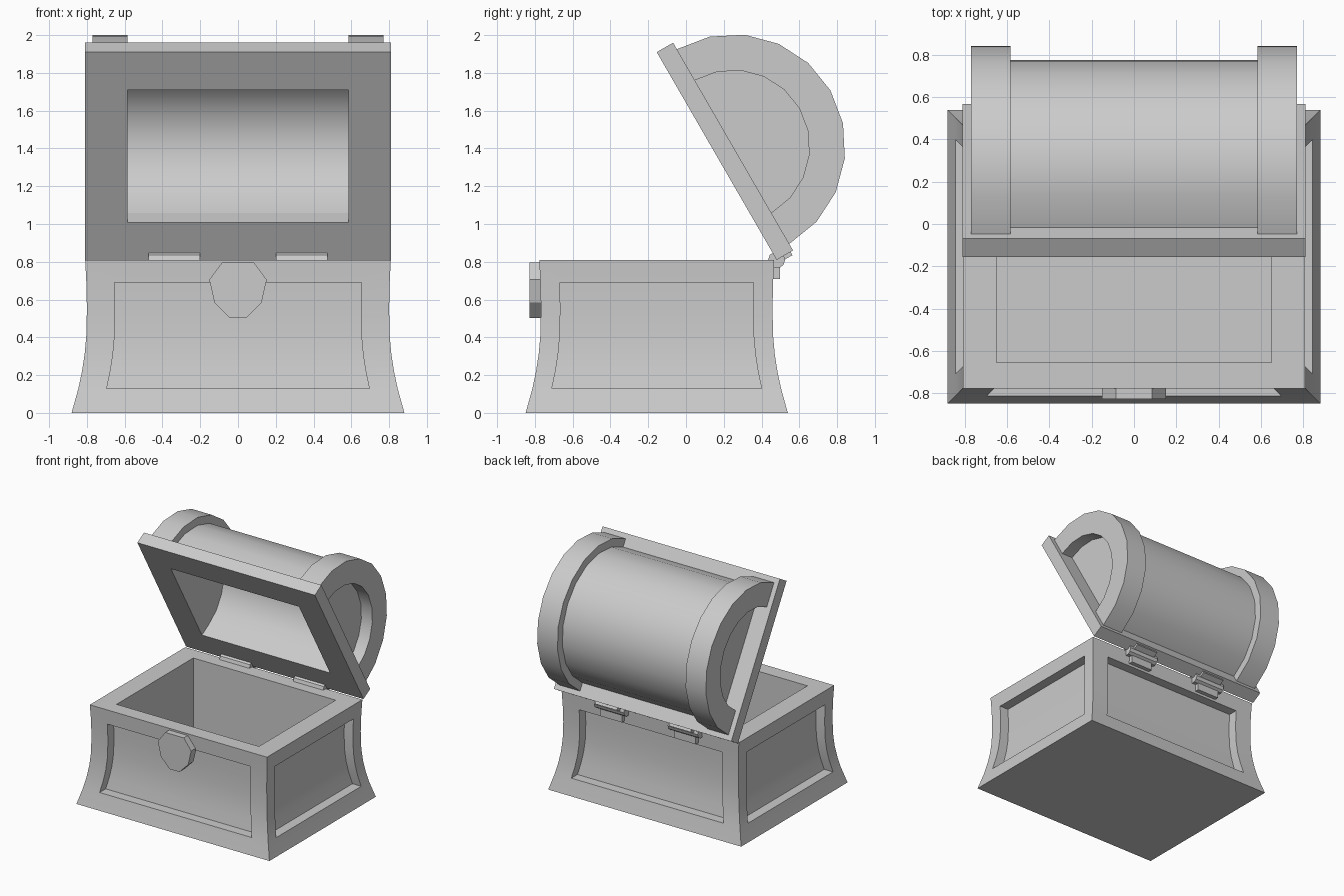
import bpy, bmesh, math
from mathutils import Vector

if "Cube" in bpy.data.objects:
    bpy.data.objects.remove(bpy.data.objects["Cube"])

CY = -0.155                       # body centre in y
HINGE = (0, 0.48, 0.81)
TILT = math.radians(-60)


def finish(name, bm, lid=False, recalc=True):
    bmesh.ops.remove_doubles(bm, verts=bm.verts, dist=1e-4)
    if recalc:
        bmesh.ops.recalc_face_normals(bm, faces=bm.faces)
    me = bpy.data.meshes.new(name)
    bm.to_mesh(me)
    bm.free()
    ob = bpy.data.objects.new(name, me)
    bpy.context.collection.objects.link(ob)
    if lid:                       # lid parts are modelled closed, then swung open
        ob.location = HINGE
        ob.rotation_euler.x = TILT
    bpy.ops.object.select_all(action='DESELECT')
    ob.select_set(True)
    bpy.context.view_layer.objects.active = ob
    bpy.ops.object.shade_smooth_by_angle(angle=math.radians(30))
    return ob


def face(bm, pts):
    bm.faces.new([bm.verts.new(p) for p in pts])


def box(name, x0, x1, y0, y1, z0, z1, lid=False):
    bm = bmesh.new()
    bmesh.ops.create_cube(bm, size=1)
    for v in bm.verts:
        v.co = ((x0 + x1) / 2 + v.co.x * (x1 - x0),
                (y0 + y1) / 2 + v.co.y * (y1 - y0),
                (z0 + z1) / 2 + v.co.z * (z1 - z0))
    return finish(name, bm, lid)


def extrude(name, pts, offset, lid=False):
    bm = bmesh.new()
    n, off = len(pts), Vector(offset)
    pts = [Vector(p) for p in pts]
    face(bm, pts)
    face(bm, [p + off for p in pts])
    for i in range(n):
        a, b = pts[i], pts[(i + 1) % n]
        face(bm, [a, b, b + off, a + off])
    return finish(name, bm, lid)


# Body: four flared walls with recessed panels, hollow inside
FLARE = [(0, .081), (.13, .045), (.22, .026), (.31, .012), (.41, .003),
         (.55, .0), (.69, .003), (.81, .009)]
DEPTH, FLOOR = 0.08, 0.1
W, D, IW, ID = 0.80, 0.613, 0.65, 0.50
bm = bmesh.new()
bottom = []
for k in range(4):
    a = k * math.pi / 2
    along = Vector((round(math.cos(a)), round(math.sin(a)), 0))
    out = Vector((along.y, -along.x, 0))
    h, t, ih, it = (W, D, IW, ID) if k % 2 == 0 else (D, W, ID, IW)
    p = 0.65 if k % 2 == 0 else 0.51

    def pt(s, d, z):
        return Vector((0, CY, z)) + along * s + out * d

    def row(i, inset=0):
        z, o = FLARE[i]
        return [pt(s, t + o - inset, z) for s in (-h - o, -p - o, p + o, h + o)]

    last = len(FLARE) - 1
    for i in range(last):
        lo, hi = row(i), row(i + 1)
        panel = 0 < i < last - 1
        for c in range(3):
            if c == 1 and panel:
                continue
            face(bm, [lo[c], lo[c + 1], hi[c + 1], hi[c]])
        if panel:                 # recessed panel and its reveals
            li, hi_in = row(i, DEPTH), row(i + 1, DEPTH)
            face(bm, [li[1], li[2], hi_in[2], hi_in[1]])
            for c in (1, 2):
                face(bm, [lo[c], li[c], hi_in[c], hi[c]])
    for i in (1, last - 1):
        r, q = row(i), row(i, DEPTH)
        face(bm, [r[1], r[2], q[2], q[1]])
    # rim and inside wall
    face(bm, row(last) + [pt(ih, it, .81), pt(-ih, it, .81)])
    face(bm, [pt(-ih, it, .81), pt(ih, it, .81), pt(ih, it, FLOOR), pt(-ih, it, FLOOR)])
    bottom += row(0)[:3]
face(bm, bottom)
face(bm, [(x * IW, CY + y * ID, FLOOR) for x, y in ((-1, -1), (1, -1), (1, 1), (-1, 1))])
finish("chest_body", bm)

# Lid frame: flat board with a rectangular opening
LC, R_IN, TH = 0.635, 0.405, 0.1  # arch centre, inner radius, board thickness


def rect(hx, hy, z):
    return [Vector((x * hx, -LC + y * hy, z)) for x, y in ((-1, -1), (1, -1), (1, 1), (-1, 1))]


loops = [rect(.81, LC, 0), rect(.81, LC, TH), rect(.585, R_IN, TH), rect(.585, R_IN, 0)]
bm = bmesh.new()
for i in range(4):
    a, b = loops[i], loops[(i + 1) % 4]
    for j in range(4):
        m = (j + 1) % 4
        face(bm, [a[j], a[m], b[m], b[j]])
finish("lid_frame", bm, lid=True)

# Lid barrel: half-turned profile (radius, x) with end bands and hollow inside
half = [(.53, .585), (.595, .585), (.595, .77), (R_IN, .77), (R_IN, .67), (0, .67)]
prof = [(r, -x) for r, x in reversed(half)] + half
prof += [(0, .585), (R_IN, .585), (R_IN, -.585), (0, -.585)]
SEG = 10
bm = bmesh.new()


def arc(r, x, j):
    a = math.pi * j / SEG
    return Vector((x, -LC + r * math.cos(a), TH + r * math.sin(a)))


for i in range(len(prof)):
    a, b = prof[i], prof[(i + 1) % len(prof)]
    if a[0] == b[0] == 0:
        continue
    for j in range(SEG):
        pts = [arc(*a, j), arc(*a, j + 1), arc(*b, j + 1), arc(*b, j)]
        if a[0] == 0:
            pts.pop(1)
        elif b[0] == 0:
            pts.pop(2)
        face(bm, pts)
finish("lid_barrel", bm, lid=True, recalc=False)

# Lock plate on the front
shield = [(.085, .795), (.152, .705), (.125, .585), (.045, .503)]
outline = shield + [(-x, z) for x, z in reversed(shield)]
extrude("lock_plate", [(x, -.828, z) for x, z in outline], (0, .07, 0))

# Hinges: knuckle, leaf on the body and leaf on the lid
for side, cx in (("left", -.337), ("right", .337)):
    ring = [(cx - .137, .48 + .045 * math.cos(i * math.pi / 5),
             .81 + .045 * math.sin(i * math.pi / 5)) for i in range(10)]
    extrude(side + "_hinge_knuckle", ring, (.274, 0, 0))
    box(side + "_hinge_body_leaf", cx - .1, cx + .1, .44, .497, .71, .80)
    box(side + "_hinge_lid_leaf", cx - .1, cx + .1, -.02, .02, .01, .085, lid=True)
